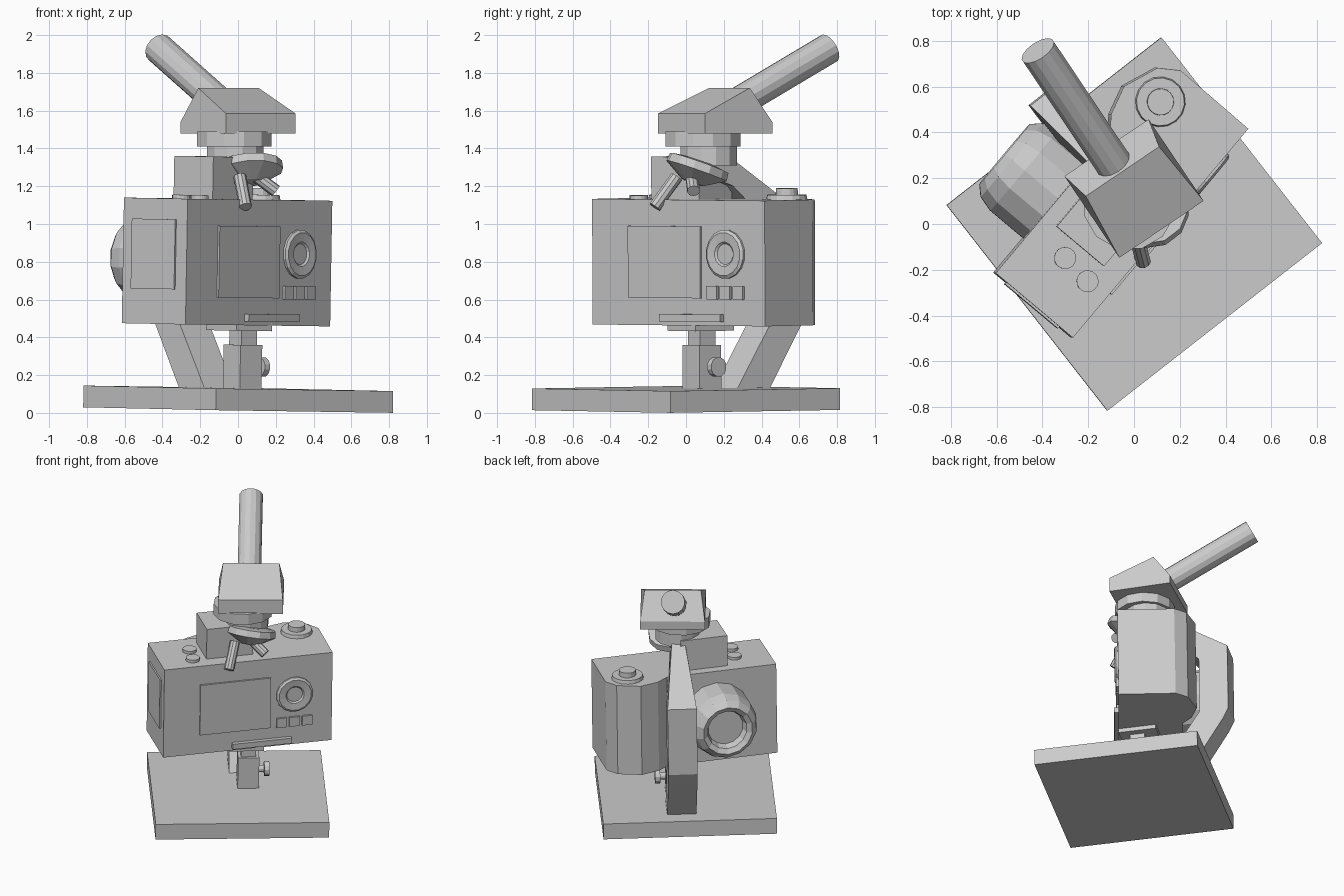
import bpy, bmesh, math
from mathutils import Matrix, Vector

cube = bpy.data.objects.get("Cube")
if cube:
    bpy.data.objects.remove(cube, do_unlink=True)

grey = bpy.data.materials.new("plain_grey")
grey.use_nodes = True
grey.diffuse_color = (0.6, 0.6, 0.6, 1)
grey.node_tree.nodes["Principled BSDF"].inputs["Base Color"].default_value = (0.6, 0.6, 0.6, 1)


def frame(angle, pivot=0.0, lift=0.0, centre=(0, 0)):
    """Turned about z, with the slight lean of the whole model."""
    tilt = Matrix.Rotation(math.radians(1), 4, 'Y') @ Matrix.Rotation(math.radians(0.2), 4, 'X')
    return (Matrix.Translation((centre[0], centre[1], pivot + lift)) @ tilt
            @ Matrix.Translation((0, 0, -pivot)) @ Matrix.Rotation(math.radians(angle), 4, 'Z'))


def finish(name, bm, matrix=Matrix()):
    bmesh.ops.recalc_face_normals(bm, faces=bm.faces)
    bm.transform(matrix)
    mesh = bpy.data.meshes.new(name)
    bm.to_mesh(mesh)
    bm.free()
    mesh.materials.append(grey)
    ob = bpy.data.objects.new(name, mesh)
    bpy.context.scene.collection.objects.link(ob)
    return ob


def prism(name, profile, lo, hi, place, matrix):
    """Extrude a 2D profile from lo to hi; place maps (p, q, depth) to xyz."""
    bm = bmesh.new()
    rings = [[bm.verts.new(place(p, q, d)) for p, q in profile] for d in (lo, hi)]
    bm.faces.new(rings[0])
    bm.faces.new(rings[1])
    n = len(profile)
    for i in range(n):
        j = (i + 1) % n
        bm.faces.new((rings[0][i], rings[0][j], rings[1][j], rings[1][i]))
    return finish(name, bm, matrix)


def box(name, x, y, z, matrix):
    corners = [(x[0], y[0]), (x[1], y[0]), (x[1], y[1]), (x[0], y[1])]
    return prism(name, corners, z[0], z[1], lambda p, q, d: (p, q, d), matrix)


def lathe(name, profile, start, axis, matrix=Matrix(), sides=12):
    """Turn (radius, distance) points around an axis; both ends are closed."""
    turn = Vector(axis).to_track_quat('Z', 'Y').to_matrix().to_4x4()
    bm = bmesh.new()
    rings = []
    for r, d in profile:
        rings.append([bm.verts.new((r * math.cos(math.tau * (i + 0.5) / sides),
                                    r * math.sin(math.tau * (i + 0.5) / sides), d))
                      for i in range(sides)])
    for a, b in zip(rings, rings[1:]):
        for i in range(sides):
            j = (i + 1) % sides
            bm.faces.new((a[i], a[j], b[j], b[i]))
    bm.faces.new(rings[0])
    bm.faces.new(rings[-1])
    return finish(name, bm, matrix @ Matrix.Translation(start) @ turn)


def rod(name, a, b, r, matrix=Matrix(), sides=12):
    axis = Vector(b) - Vector(a)
    return lathe(name, [(r, 0), (r, axis.length)], a, axis, matrix, sides)


stand = frame(38, 0, 0.015)
cam = frame(50, 0.8)
UP, BACK, FRONT = (0, 0, 1), (0, 1, 0), (0, -1, 0)

# Stand base and bent arm
box("stand_base", (-0.595, 0.595), (-0.57, 0.57), (0, 0.115), stand)
arm = [(0.21, 0.1), (0.43, 0.1), (0.66, 0.46), (0.7, 0.54), (0.7, 1.03), (0.22, 1.36),
       (0.1, 1.36), (0.1, 1.25), (0.25, 1.2), (0.5, 0.95), (0.5, 0.54)]
prism("stand_arm", arm, -0.1, 0.1,
      lambda p, q, d: (0.05 + d * (0.4 if q > 1.1 else 1), p, q), frame(38))

# Post, mounting plate and focus knob
post = frame(38, centre=(0.02, 0.085))
box("post_lower", (-0.073, 0.073), (-0.073, 0.073), (0.1, 0.36), post)
box("post_upper", (-0.052, 0.052), (-0.052, 0.052), (0.34, 0.47), post)
box("mount_plate", (-0.14, 0.1), (-0.12, 0.14), (0.435, 0.48), post)
rod("knob_shaft", (0.06, 0, 0.245), (0.12, 0, 0.245), 0.025, post)
rod("focus_knob", (0.11, 0, 0.245), (0.145, 0, 0.245), 0.052, post)
box("stage_edge", (-0.07, 0.35), (-0.14, -0.05), (0.485, 0.525), cam)

# Camera body with rounded grip
body = [(-0.555, -0.11), (0.637, -0.11), (0.642, 0.28), (0.585, 0.365), (0.43, 0.425),
        (0.3, 0.39), (0.22, 0.33), (-0.555, 0.33)]
prism("camera_body", body, 0.465, 1.13, lambda p, q, d: (p, q, d), cam)
box("viewfinder_hump", (-0.23, 0.1), (-0.01, 0.26), (1.1, 1.355), cam)

# Camera lens with a rounded rim and sunken glass
lens = [(0.235, 0), (0.235, 0.2), (0.215, 0.27), (0.175, 0.31), (0.14, 0.29), (0.125, 0.24)]
lathe("camera_lens", lens, (-0.13, 0.32, 0.81), BACK, cam, 14)

# Top controls
lathe("dial_base", [(0.11, 0), (0.105, 0.025)], (0.48, 0.26, 1.13), UP, cam, 16)
lathe("dial_knob", [(0.06, 0), (0.058, 0.06)], (0.48, 0.26, 1.13), UP, cam, 16)
for i, (u, v) in enumerate([(-0.31, 0.14), (-0.325, 0.0)]):
    lathe(f"top_button_{i + 1}", [(0.048, 0), (0.048, 0.025)], (u, v, 1.125), UP, cam, 16)

# Screen, control ring, small buttons and side door
box("screen", (-0.3, 0.2), (-0.122, -0.1), (0.61, 0.99), cam)
ring = [(0.13, 0), (0.13, 0.015), (0.115, 0.025), (0.065, 0.02), (0.055, 0.01)]
lathe("control_ring", ring, (0.37, -0.108, 0.845), FRONT, cam, 16)
for i in range(3):
    u = 0.28 + i * 0.09
    box(f"small_button_{i + 1}", (u - 0.036, u + 0.036), (-0.125, -0.1), (0.605, 0.675), cam)
box("side_door", (-0.565, -0.54), (-0.035, 0.265), (0.65, 1.02), cam)

# Revolving nosepiece and objectives
nose = [(0.1, -0.04), (0.165, -0.03), (0.17, 0.015), (0.06, 0.08)]
lathe("nosepiece", nose, (0.07, 0.06, 1.295), (0.05, -0.33, -0.94))
rod("objective_long", (0.01, -0.05, 1.25), (0.04, -0.165, 1.09), 0.034, sides=10)
rod("objective_short", (0.1, 0.03, 1.25), (0.2, 0.04, 1.175), 0.034, sides=10)

# Neck and head
lathe("neck", [(0.155, 0), (0.155, 0.12)], (-0.015, 0.12, 1.31), UP)
lathe("neck_collar", [(0.205, 0), (0.205, 0.08)], (-0.02, 0.09, 1.41), UP)
head = [(-0.215, 1.48), (-0.215, 1.585), (0.09, 1.72), (0.215, 1.54), (0.215, 1.48)]
prism("head", head, -0.222, 0.222,
      lambda p, q, d: (d * (0.87 if q > 1.7 else 1), p, q),
      Matrix.Translation((0, 0.155, 0)) @ Matrix.Rotation(math.radians(34), 4, 'Z'))

# Eyepiece tube
rod("eyepiece_tube", (-0.06, 0.22, 1.61), (-0.42, 0.757, 1.93), 0.082, sides=14)
